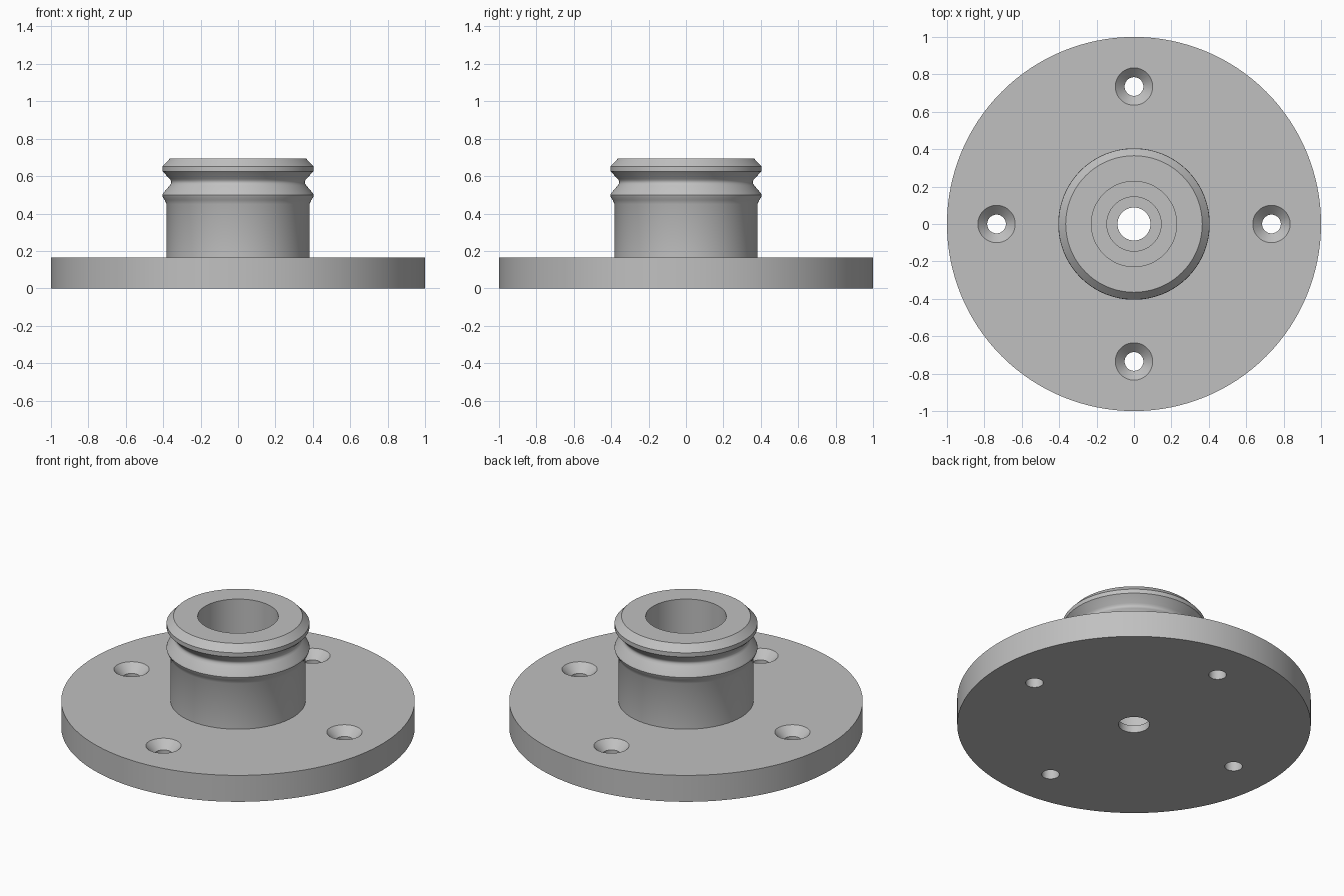
import bpy, bmesh, math

cube = bpy.data.objects.get("Cube")
if cube:
    bpy.data.objects.remove(cube, do_unlink=True)

grey = bpy.data.materials.new("plain_grey")
grey.use_nodes = True
grey.diffuse_color = (0.53, 0.53, 0.53, 1)
grey.node_tree.nodes["Principled BSDF"].inputs["Base Color"].default_value = grey.diffuse_color


def lathe(name, profile, segments, closed=False):
    """Revolve (radius, height) points about z; a closed profile makes a ring."""
    bm = bmesh.new()
    verts = [bm.verts.new((r, 0, z)) for r, z in profile]
    pairs = list(zip(verts, verts[1:]))
    if closed:
        pairs.append((verts[-1], verts[0]))
    edges = [bm.edges.new(p) for p in pairs]
    bmesh.ops.spin(bm, geom=verts + edges, cent=(0, 0, 0), axis=(0, 0, 1),
                   angle=math.tau, steps=segments, use_duplicate=False)
    bmesh.ops.remove_doubles(bm, verts=bm.verts, dist=0.0001)
    bmesh.ops.recalc_face_normals(bm, faces=bm.faces)
    mesh = bpy.data.meshes.new(name)
    bm.to_mesh(mesh)
    bm.free()
    mesh.materials.append(grey)
    obj = bpy.data.objects.new(name, mesh)
    bpy.context.collection.objects.link(obj)
    return obj


# Flange, grooved spigot and stepped bore as one turned section
outside = [(1, 0), (1, 0.165), (0.382, 0.165), (0.382, 0.45),
           (0.392, 0.472), (0.402, 0.488), (0.405, 0.498), (0.401, 0.508),
           (0.365, 0.55), (0.359, 0.56), (0.357, 0.568), (0.359, 0.576),
           (0.365, 0.585), (0.404, 0.626), (0.404, 0.652), (0.365, 0.693)]
bore = [(0.228, 0.693), (0.228, 0.165), (0.145, 0.165), (0.145, 0.045),
        (0.088, 0.045), (0.088, 0)]
flange = lathe("flanged_spigot", outside + bore, 128, closed=True)

# Four countersunk screw holes
hole = [(0, -0.1), (0.05, -0.1), (0.05, 0.115), (0.12, 0.185), (0, 0.185)]
for i in range(4):
    a = i * math.pi / 2
    cutter = lathe("screw_hole_cutter", hole, 48)
    cutter.location = (0.735 * math.cos(a), 0.735 * math.sin(a), 0)
    cutter.hide_render = True
    cutter.hide_set(True)
    cut = flange.modifiers.new("screw_hole", "BOOLEAN")
    cut.operation = "DIFFERENCE"
    cut.solver = "EXACT"
    cut.object = cutter

# Apply the cuts, then smooth the round walls
bpy.ops.object.select_all(action="DESELECT")
flange.select_set(True)
bpy.context.view_layer.objects.active = flange
for cut in list(flange.modifiers):
    bpy.ops.object.modifier_apply(modifier=cut.name)
for obj in [o for o in bpy.data.objects if o.name.startswith("screw_hole_cutter")]:
    bpy.data.objects.remove(obj, do_unlink=True)
bpy.ops.object.shade_smooth_by_angle(angle=math.radians(35))
